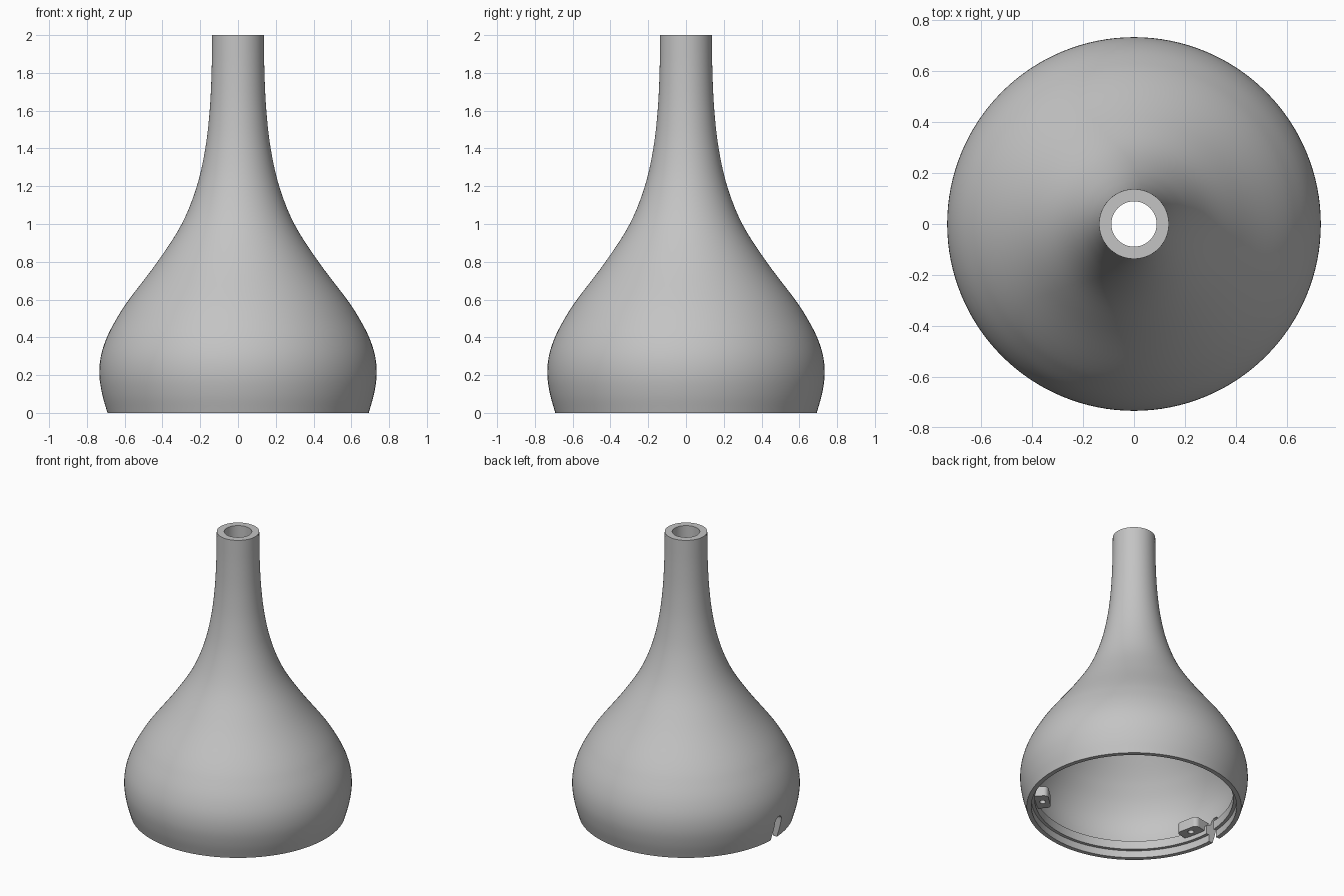
import bpy, bmesh, math
from mathutils import Matrix, Vector

if "Cube" in bpy.data.objects:
    bpy.data.objects.remove(bpy.data.objects["Cube"], do_unlink=True)

grey = bpy.data.materials.new("light_grey")
grey.use_nodes = True
grey.diffuse_color = (0.55, 0.55, 0.55, 1)
grey.node_tree.nodes["Principled BSDF"].inputs["Base Color"].default_value = (0.55, 0.55, 0.55, 1)


def make_object(name, bm):
    bmesh.ops.recalc_face_normals(bm, faces=bm.faces)
    mesh = bpy.data.meshes.new(name)
    bm.to_mesh(mesh)
    bm.free()
    mesh.materials.append(grey)
    obj = bpy.data.objects.new(name, mesh)
    bpy.context.collection.objects.link(obj)
    return obj


def prism(name, outline, offset):
    """Extrude a closed outline of 3D points along offset."""
    bm = bmesh.new()
    face = bm.faces.new([bm.verts.new(p) for p in outline])
    ext = bmesh.ops.extrude_face_region(bm, geom=[face])
    moved = [v for v in ext["geom"] if isinstance(v, bmesh.types.BMVert)]
    bmesh.ops.translate(bm, vec=offset, verts=moved)
    return make_object(name, bm)


def activate(obj):
    bpy.ops.object.select_all(action='DESELECT')
    obj.select_set(True)
    bpy.context.view_layer.objects.active = obj


def cut(obj, cutter):
    cutter.hide_render = True
    mod = obj.modifiers.new("cut", 'BOOLEAN')
    mod.operation = 'DIFFERENCE'
    mod.solver = 'EXACT'
    mod.object = cutter
    activate(obj)
    bpy.ops.object.modifier_apply(modifier=mod.name)
    bpy.data.objects.remove(cutter, do_unlink=True)


def smooth(obj):
    activate(obj)
    bpy.ops.object.shade_smooth_by_angle(angle=math.radians(30))


def arc(cx, cy, r, start, end, n=8):
    return [(cx + r * math.cos(math.radians(start + (end - start) * i / n)),
             cy + r * math.sin(math.radians(start + (end - start) * i / n))) for i in range(n + 1)]


def spline(points, steps=5):
    """Smooth curve through the points."""
    pts = [Vector(p) for p in points]
    pts = [2 * pts[0] - pts[1]] + pts + [2 * pts[-1] - pts[-2]]
    out = []
    for a, b, c, d in zip(pts, pts[1:], pts[2:], pts[3:]):
        for i in range(steps):
            t = i / steps
            out.append(0.5 * (2 * b + (c - a) * t + (2 * a - 5 * b + 4 * c - d) * t ** 2
                              + (3 * b - a - 3 * c + d) * t ** 3))
    return out + [pts[-2]]


# Outer bulb profile (radius, height)
outer = spline([(0.692, 0), (0.72, 0.1), (0.734, 0.2), (0.726, 0.3), (0.694, 0.4),
                (0.642, 0.5), (0.577, 0.6), (0.426, 0.8), (0.298, 1.0), (0.218, 1.2),
                (0.173, 1.4), (0.150, 1.6), (0.140, 1.8), (0.137, 2.0)])

# Inner wall, offset from the outer profile
wall = 0.048
inner = []
for p, q, r in zip(outer, outer[1:], outer[2:]):
    t = (r - p).normalized()
    inner.append(q + wall * Vector((-t.y, t.x)))
inner = [p for p in inner if 0.12 < p.y < 1.98]

# Stepped rim at the open bottom
rim = [(0.64, 0.11), (0.64, 0.05), (0.662, 0.05), (0.662, 0)]
section = [tuple(p) for p in outer] + [(0.089, 2.0)] + [tuple(p) for p in reversed(inner)] + rim

# Hollow shell turned around the vertical axis
segments = 128
bm = bmesh.new()
rings = []
for s in range(segments):
    a = 2 * math.pi * s / segments
    rings.append([bm.verts.new((r * math.cos(a), r * math.sin(a), z)) for r, z in section])
n = len(section)
for s in range(segments):
    here, after = rings[s], rings[(s + 1) % segments]
    for i in range(n):
        j = (i + 1) % n
        bm.faces.new((here[i], after[i], after[j], here[j]))
shell = make_object("shell", bm)

# Round-topped cable notch through the wall on the -x side
half = 0.035
notch = [(-half, -0.1)] + arc(0, 0.135, half, 180, 0, 12) + [(half, -0.1)]
cut(shell, prism("notch_cutter", [(-0.9, y, z) for y, z in notch], (0.32, 0, 0)))
smooth(shell)

# Three rounded screw lugs inside the rim
w, tip, corner = 0.08, 0.55, 0.03
tab = ([(0.68, w)] + arc(tip + corner, w - corner, corner, 90, 180)
       + arc(tip + corner, corner - w, corner, 180, 270) + [(0.68, -w)])
for k in range(3):
    lug = prism(f"screw_lug_{k + 1}", [(x, y, 0.08) for x, y in tab], (0, 0, 0.07))
    hole = arc(0.595, 0, 0.02, 0, 345, 23)
    cut(lug, prism("hole_cutter", [(x, y, 0.0) for x, y in hole], (0, 0, 0.3)))
    lug.data.transform(Matrix.Rotation(math.radians(192 + 120 * k), 4, 'Z'))
    smooth(lug)
